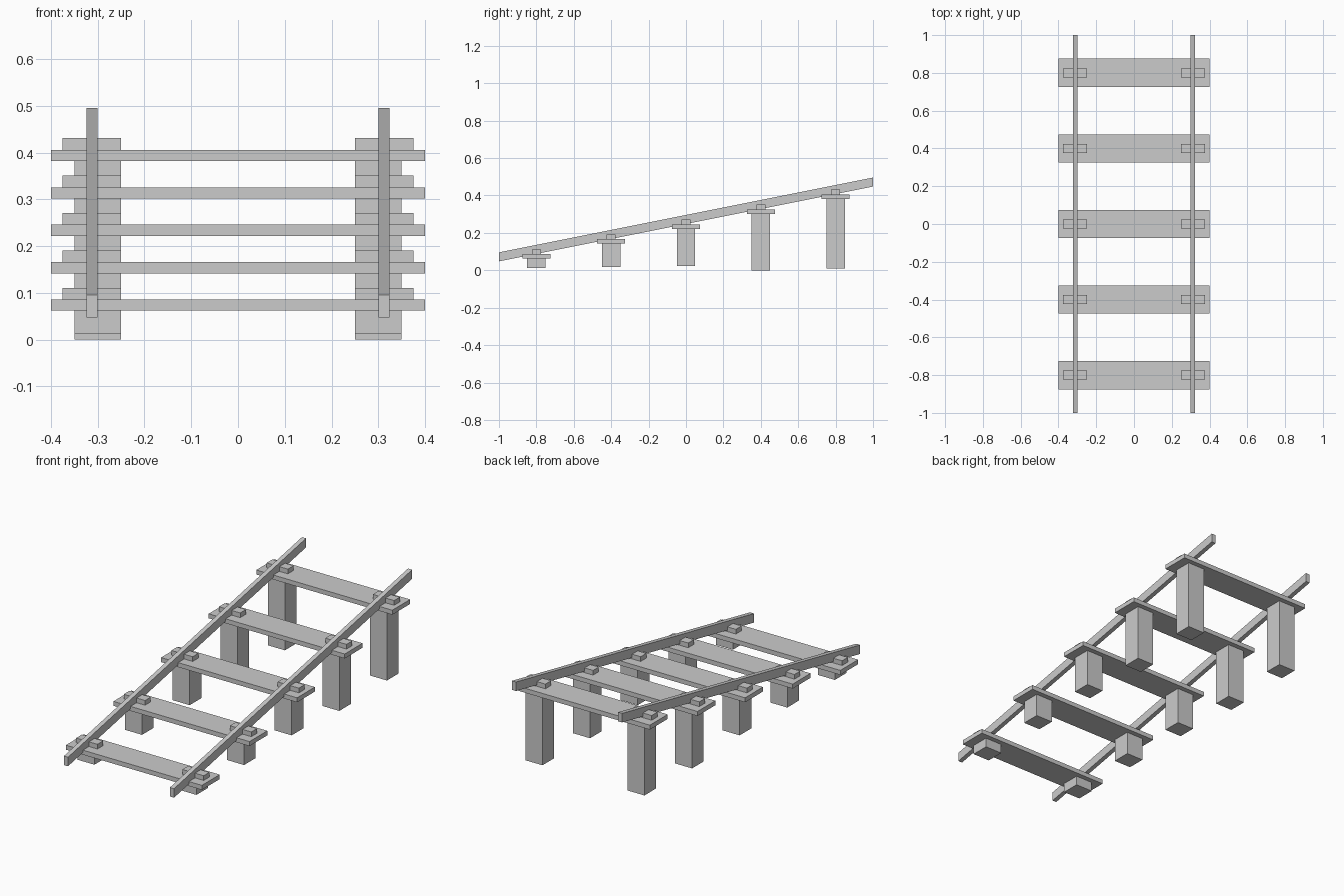
import bpy

if "Cube" in bpy.data.objects:
    bpy.data.objects.remove(bpy.data.objects["Cube"])


def box(name, x, y, z, slope=0.0):
    """Box from (min, max) ranges; slope shears z along y."""
    verts = [(a, b, c + slope * b) for a in x for b in y for c in z]
    faces = [(0, 1, 3, 2), (4, 6, 7, 5), (0, 4, 5, 1),
             (2, 3, 7, 6), (0, 2, 6, 4), (1, 5, 7, 3)]
    mesh = bpy.data.meshes.new(name)
    mesh.from_pydata(verts, [], faces)
    obj = bpy.data.objects.new(name, mesh)
    bpy.context.collection.objects.link(obj)
    return obj


def pair(name, x, y, z, slope=0.0):
    """Matching boxes on the left and right sides."""
    box(name + "_right", x, y, z, slope)
    box(name + "_left", (-x[1], -x[0]), y, z, slope)


SLOPE = 0.2

# Sloping rails with vertical ends
pair("rail", (0.3, 0.324), (-1, 1), (0.248, 0.296), SLOPE)

# Each step: sleeper, rail clips and support posts with uneven feet
feet = [0.012, 0.018, 0.023, 0.0, 0.009]
for i, foot in enumerate(feet):
    y = -0.8 + 0.4 * i
    top = 0.246 + SLOPE * y
    under = top - 0.024
    box(f"sleeper_{i + 1}", (-0.4, 0.4), (y - 0.075, y + 0.075), (under, top))
    pair(f"rail_clip_{i + 1}", (0.25, 0.375), (y - 0.024, y + 0.024), (top, top + 0.025))
    pair(f"support_post_{i + 1}", (0.25, 0.35), (y - 0.049, y + 0.049), (foot, under))
